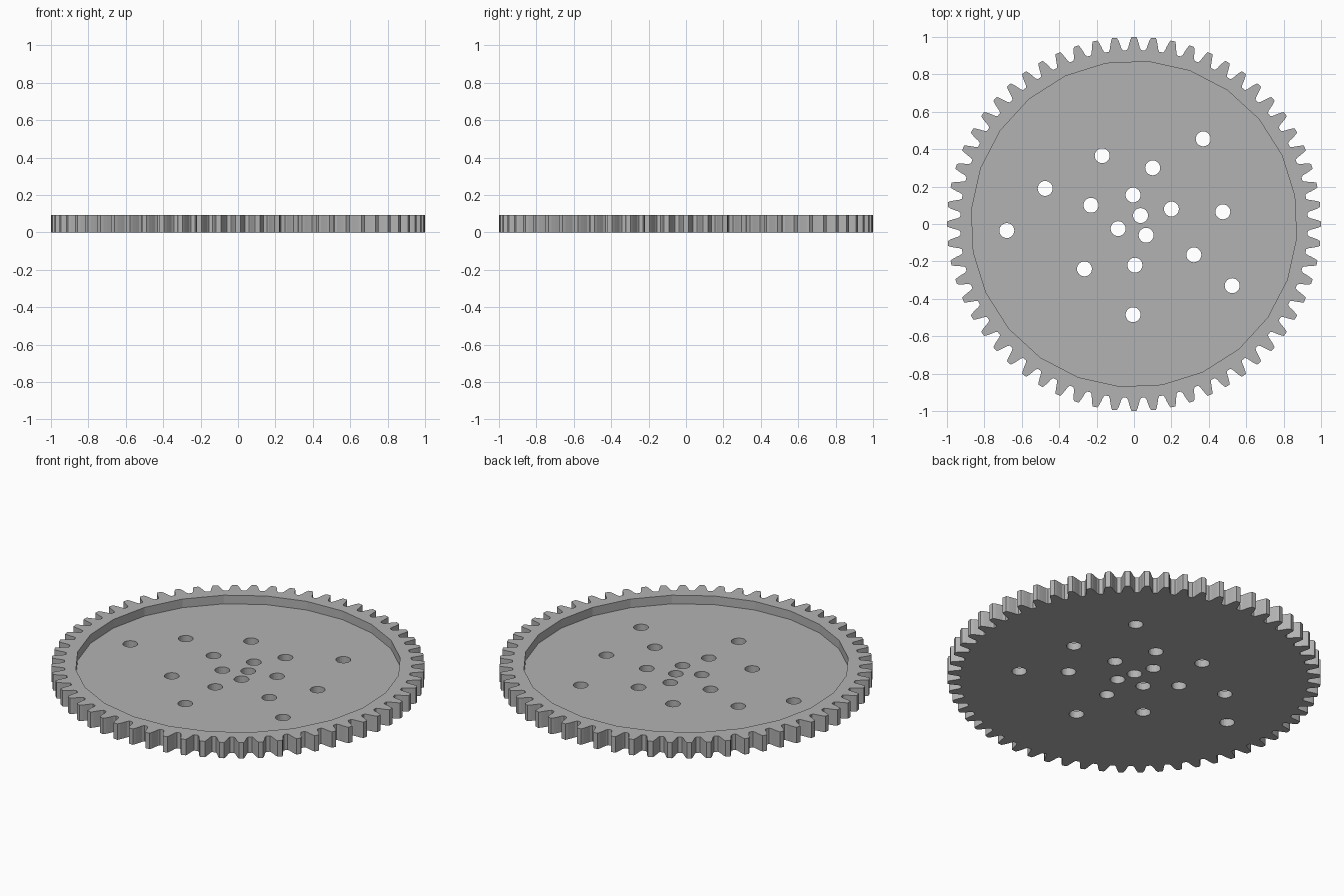
import bpy
import bmesh
from math import radians, sin, cos

HEIGHT, FLOOR = 0.094, 0.043
TEETH, RECESS_SIDES, HOLE_SIDES = 60, 24, 24
RECESS_RADIUS, HOLE_RADIUS = 0.872, 0.04

# Right half of one tooth: (degrees from its middle, radius)
HALF_TOOTH = [(0.75, 1.0), (1.15, 0.985), (1.55, 0.963), (1.9, 0.942), (2.35, 0.93)]

# Scattered through holes
HOLES = [(0.37, 0.455), (-0.17, 0.365), (0.1, 0.3), (-0.475, 0.19), (-0.005, 0.155),
         (-0.23, 0.1), (0.035, 0.045), (0.2, 0.08), (0.475, 0.065), (-0.085, -0.025),
         (0.065, -0.06), (-0.68, -0.035), (0.32, -0.165), (-0.265, -0.24),
         (0.005, -0.22), (0.525, -0.33), (-0.005, -0.485)]

if "Cube" in bpy.data.objects:
    bpy.data.objects.remove(bpy.data.objects["Cube"], do_unlink=True)


def polar(degrees, radius):
    return radius * cos(radians(degrees)), radius * sin(radians(degrees))


def circle(centre, radius, sides, phase=0):
    ring = [polar(phase + 360 * i / sides, radius) for i in range(sides)]
    return [(centre[0] + x, centre[1] + y) for x, y in ring]


def prisms(name, outlines, bottom, top):
    """One object holding an upright prism for every outline."""
    bm = bmesh.new()
    for outline in outlines:
        face = bm.faces.new([bm.verts.new((x, y, bottom)) for x, y in outline])
        made = bmesh.ops.extrude_face_region(bm, geom=[face])["geom"]
        verts = [v for v in made if isinstance(v, bmesh.types.BMVert)]
        bmesh.ops.translate(bm, vec=(0, 0, top - bottom), verts=verts)
    bmesh.ops.recalc_face_normals(bm, faces=bm.faces)
    mesh = bpy.data.meshes.new(name)
    bm.to_mesh(mesh)
    bm.free()
    obj = bpy.data.objects.new(name, mesh)
    bpy.context.collection.objects.link(obj)
    return obj


def cut(target, cutter):
    """Subtract the cutter for good, then discard it."""
    cutter.hide_render = True
    mod = target.modifiers.new("cut", "BOOLEAN")
    mod.operation, mod.solver, mod.object = "DIFFERENCE", "EXACT", cutter
    bpy.context.view_layer.update()
    evaluated = target.evaluated_get(bpy.context.evaluated_depsgraph_get())
    mesh = bpy.data.meshes.new_from_object(evaluated)
    target.modifiers.clear()
    target.data = mesh
    bpy.data.objects.remove(cutter, do_unlink=True)


# Toothed disc
tooth = [(-a, r) for a, r in reversed(HALF_TOOTH)] + HALF_TOOTH
outline = [polar(i * 360 / TEETH + a, r) for i in range(TEETH) for a, r in tooth]
gear = prisms("gear_wheel", [outline], 0, HEIGHT)

# Shallow faceted recess in the top, then the through holes
cut(gear, prisms("recess_cutter", [circle((0, 0), RECESS_RADIUS, RECESS_SIDES, 10)],
                 FLOOR, HEIGHT + 0.1))
cut(gear, prisms("hole_cutter", [circle(c, HOLE_RADIUS, HOLE_SIDES) for c in HOLES],
                 -0.1, HEIGHT + 0.1))

# Plain grey finish
grey = bpy.data.materials.new("plain_grey")
grey.use_nodes = True
colour = (0.45, 0.45, 0.45, 1)
grey.diffuse_color = colour
grey.node_tree.nodes["Principled BSDF"].inputs["Base Color"].default_value = colour
gear.data.name = "gear_wheel"
gear.data.materials.clear()
gear.data.materials.append(grey)
for polygon in gear.data.polygons:
    polygon.material_index = 0
